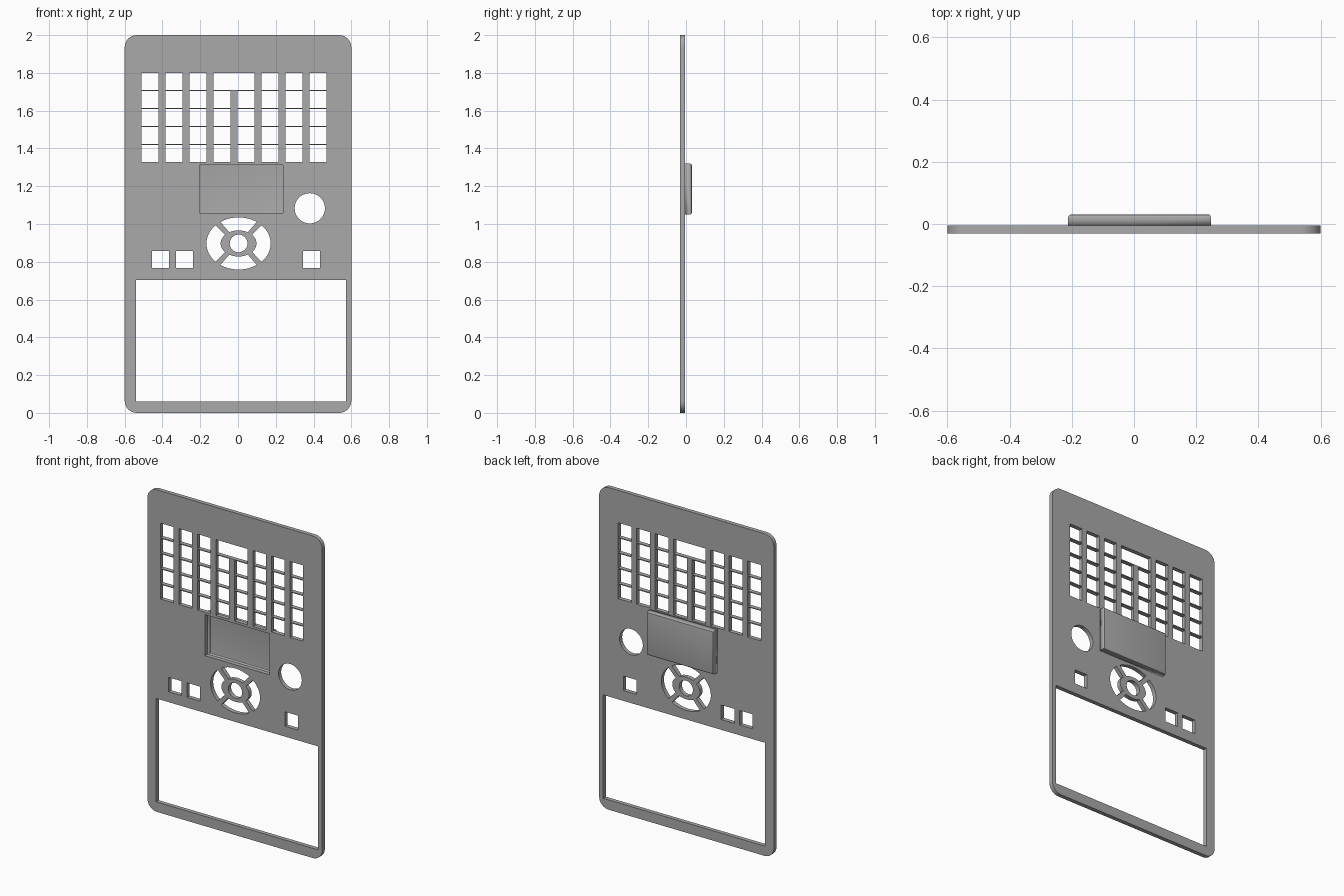
import bpy, bmesh
from math import cos, sin, pi, radians

cube = bpy.data.objects.get("Cube")
if cube:
    bpy.data.objects.remove(cube, do_unlink=True)

grey = bpy.data.materials.new("plastic grey")
grey.use_nodes = True
colour = (0.4, 0.4, 0.4, 1)
grey.diffuse_color = colour
grey.node_tree.nodes["Principled BSDF"].inputs["Base Color"].default_value = colour

FRONT, BACK, TRAY_BACK = -0.031, -0.005, 0.031


def arc(cx, cz, rx, rz, start, end, n):
    """Points along an elliptical arc, angles in degrees."""
    angles = [radians(start + (end - start) * i / n) for i in range(n + 1)]
    return [(cx + rx * cos(a), cz + rz * sin(a)) for a in angles]


def rect(x0, x1, z0, z1):
    return [(x0, z0), (x1, z0), (x1, z1), (x0, z1)]


def ellipse(cx, cz, rx, rz, n=48):
    return arc(cx, cz, rx, rz, 0, 360, n)[:-1]


def rounded_rect(x0, x1, z0, z1, r):
    corners = [(x1 - r, z1 - r), (x0 + r, z1 - r), (x0 + r, z0 + r), (x1 - r, z0 + r)]
    return [p for i, (x, z) in enumerate(corners)
            for p in arc(x, z, r, r, 90 * i, 90 * i + 90, 8)]


def smooth(obj):
    bpy.ops.object.select_all(action='DESELECT')
    obj.select_set(True)
    bpy.context.view_layer.objects.active = obj
    bpy.ops.object.shade_smooth_by_angle(angle=radians(30))


def plate(name, loops, y0, y1):
    """Extruded flat panel: first loop is the rim, the rest are holes."""
    curve = bpy.data.curves.new(name, 'CURVE')
    curve.dimensions, curve.fill_mode = '2D', 'BOTH'
    curve.extrude = (y1 - y0) / 2
    for loop in loops:
        spline = curve.splines.new('POLY')
        spline.points.add(len(loop) - 1)
        for point, (x, z) in zip(spline.points, loop):
            point.co = (x, z, 0, 1)
        spline.use_cyclic_u = True
    helper = bpy.data.objects.new(name + "_outline", curve)
    bpy.context.collection.objects.link(helper)
    graph = bpy.context.evaluated_depsgraph_get()
    mesh = bpy.data.meshes.new_from_object(helper.evaluated_get(graph))
    bpy.data.objects.remove(helper, do_unlink=True)
    bm = bmesh.new()
    bm.from_mesh(mesh)
    bmesh.ops.remove_doubles(bm, verts=bm.verts, dist=1e-5)
    for v in bm.verts:
        x, z, depth = v.co
        v.co = (x, (y0 + y1) / 2 - depth, z)
    bmesh.ops.recalc_face_normals(bm, faces=bm.faces)
    bm.to_mesh(mesh)
    bm.free()
    mesh.materials.clear()
    mesh.materials.append(grey)
    obj = bpy.data.objects.new(name, mesh)
    bpy.context.collection.objects.link(obj)
    smooth(obj)
    return obj


# Key holes: eight columns by five rows, with one wide key in the top row
KEY = 0.09
holes = []
for col in range(8):
    for row in range(5):
        x, z = -0.51 + 0.127 * col, 1.328 + 0.0953 * row
        if row == 4 and col == 4:
            continue
        wide = 0.127 if row == 4 and col == 3 else 0
        holes.append(rect(x, x + KEY + wide, z, z + KEY))

# Small square buttons, round button, screen window and tray opening
for x in (-0.455, -0.328, 0.344):
    holes.append(rect(x, x + KEY, 0.767, 0.857))
holes.append(ellipse(0.38, 1.083, 0.08, 0.08))
holes.append(rect(-0.54, 0.572, 0.061, 0.703))
holes.append(rect(-0.205, 0.239, 1.058, 1.313))

# Direction pad: four curved slots around a ring with a round hole
px, pz = 0.003, 0.897
holes.append(ellipse(px, pz, 0.047, 0.047, 32))
for start, end in ((-50, 50), (50, 130), (130, 230), (230, 310)):
    outer = arc(px, pz, 0.17, 0.138, start + 5.5, end - 5.5, 16)
    inner = arc(px, pz, 0.095, 0.069, end - 9, start + 9, 16)
    holes.append(outer + inner)

plate("face_plate", [rounded_rect(-0.6, 0.6, 0, 2, 0.064)] + holes, FRONT, BACK)

# Recessed tray: an open box behind the plate with softened back edges
bm = bmesh.new()
bmesh.ops.create_cube(bm, size=1)
for v in bm.verts:
    v.co = (0.018 + 0.459 * v.co.x,
            (BACK + TRAY_BACK) / 2 + (TRAY_BACK - BACK) * v.co.y,
            1.185 + 0.27 * v.co.z)
bm.normal_update()
bmesh.ops.delete(bm, geom=[f for f in bm.faces if f.normal.y < -0.5], context='FACES')
edges = [e for e in bm.edges if all(v.co.y > 0 for v in e.verts)]
bmesh.ops.bevel(bm, geom=edges, offset=0.01, segments=3, profile=0.5, affect='EDGES')
mesh = bpy.data.meshes.new("recessed_tray")
bm.to_mesh(mesh)
bm.free()
mesh.materials.append(grey)
tray = bpy.data.objects.new("recessed_tray", mesh)
bpy.context.collection.objects.link(tray)
shell = tray.modifiers.new("wall", 'SOLIDIFY')
shell.thickness, shell.offset = 0.007, -1
smooth(tray)
